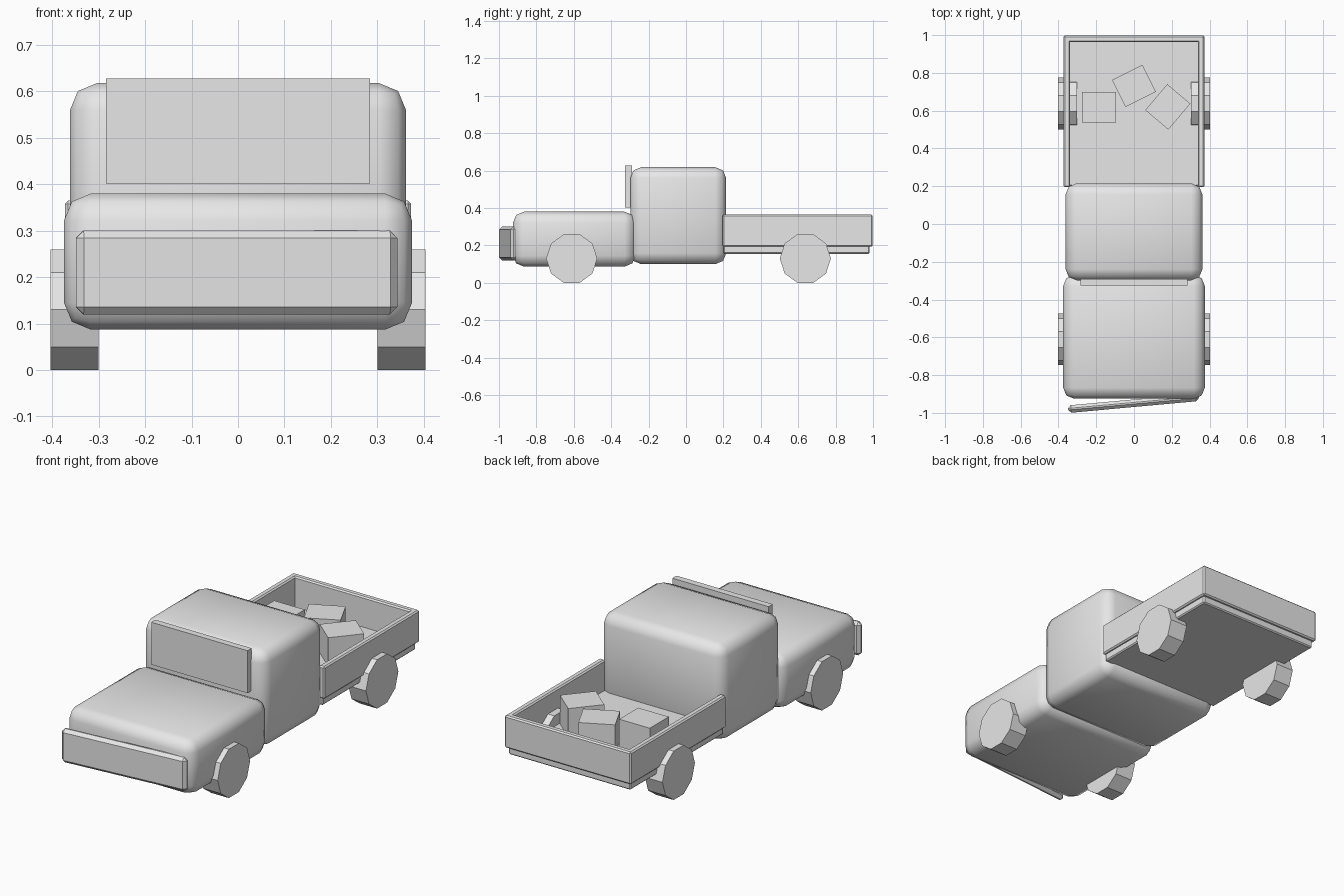
import bpy, math

if "Cube" in bpy.data.objects:
    bpy.data.objects.remove(bpy.data.objects["Cube"])

paint = bpy.data.materials.new("plain_grey")
paint.diffuse_color = (0.8, 0.8, 0.8, 1)
paint.use_nodes = True
paint.node_tree.nodes["Principled BSDF"].inputs["Base Color"].default_value = paint.diffuse_color


def box(name, lo, hi, bevel=0.0, segments=1, turn=0.0, smooth=False):
    """Box between two corners, optionally bevelled and turned about z."""
    mid = [(a + b) / 2 for a, b in zip(lo, hi)]
    bpy.ops.mesh.primitive_cube_add(size=1, location=mid)
    ob = bpy.context.object
    ob.name = name
    ob.scale = [b - a for a, b in zip(lo, hi)]
    bpy.ops.object.transform_apply(location=False, rotation=False, scale=True)
    ob.rotation_euler.z = turn
    ob.data.materials.append(paint)
    if bevel:
        mod = ob.modifiers.new("bevel", 'BEVEL')
        mod.width = bevel
        mod.segments = segments
        bpy.ops.object.modifier_apply(modifier=mod.name)
    if smooth:
        bpy.ops.object.shade_smooth()
    return ob


def centred_box(name, x, y, z0, size, **kw):
    w, d, h = size
    return box(name, (x - w / 2, y - d / 2, z0), (x + w / 2, y + d / 2, z0 + h), **kw)


# Rounded body blocks
box("hood", (-0.375, -0.925, 0.087), (0.375, -0.27, 0.38), 0.058, 2, smooth=True)
box("cab", (-0.362, -0.298, 0.10), (0.362, 0.215, 0.618), 0.058, 2, smooth=True)

# Windscreen plate and crooked front bumper
box("windscreen", (-0.284, -0.325, 0.402), (0.284, -0.29, 0.628))
centred_box("bumper", -0.003, -0.949, 0.12, (0.695, 0.04, 0.18),
            bevel=0.016, turn=math.radians(5.2))

# Cargo bed: floor slab, two side walls and a tailgate
box("bed_floor", (-0.36, 0.20, 0.155), (0.36, 0.982, 0.203), 0.006)
for side, sx in (("left", -1), ("right", 1)):
    xs = sorted((sx * 0.373, sx * 0.338))
    box("bed_wall_" + side, (xs[0], 0.195, 0.193), (xs[1], 0.998, 0.365), 0.007)
box("tailgate", (-0.373, 0.963, 0.193), (0.373, 0.998, 0.365), 0.007)

# Loose crates in the bed
for i, (x, y, deg) in enumerate([(-0.185, 0.618, 0), (0, 0.731, 26.4), (0.179, 0.62, 49.7)]):
    centred_box(f"crate_{i + 1}", x, y, 0.20, (0.18, 0.16, 0.155), turn=math.radians(deg))

# Ten-sided wheels, flat at top and bottom
for end, y in (("front", -0.611), ("rear", 0.638)):
    for side, sx in (("left", -1), ("right", 1)):
        bpy.ops.mesh.primitive_cylinder_add(
            vertices=10, radius=0.1367, depth=0.103,
            location=(sx * 0.352, y, 0.13), rotation=(0, math.pi / 2, 0))
        wheel = bpy.context.object
        wheel.name = f"wheel_{end}_{side}"
        wheel.data.materials.append(paint)
